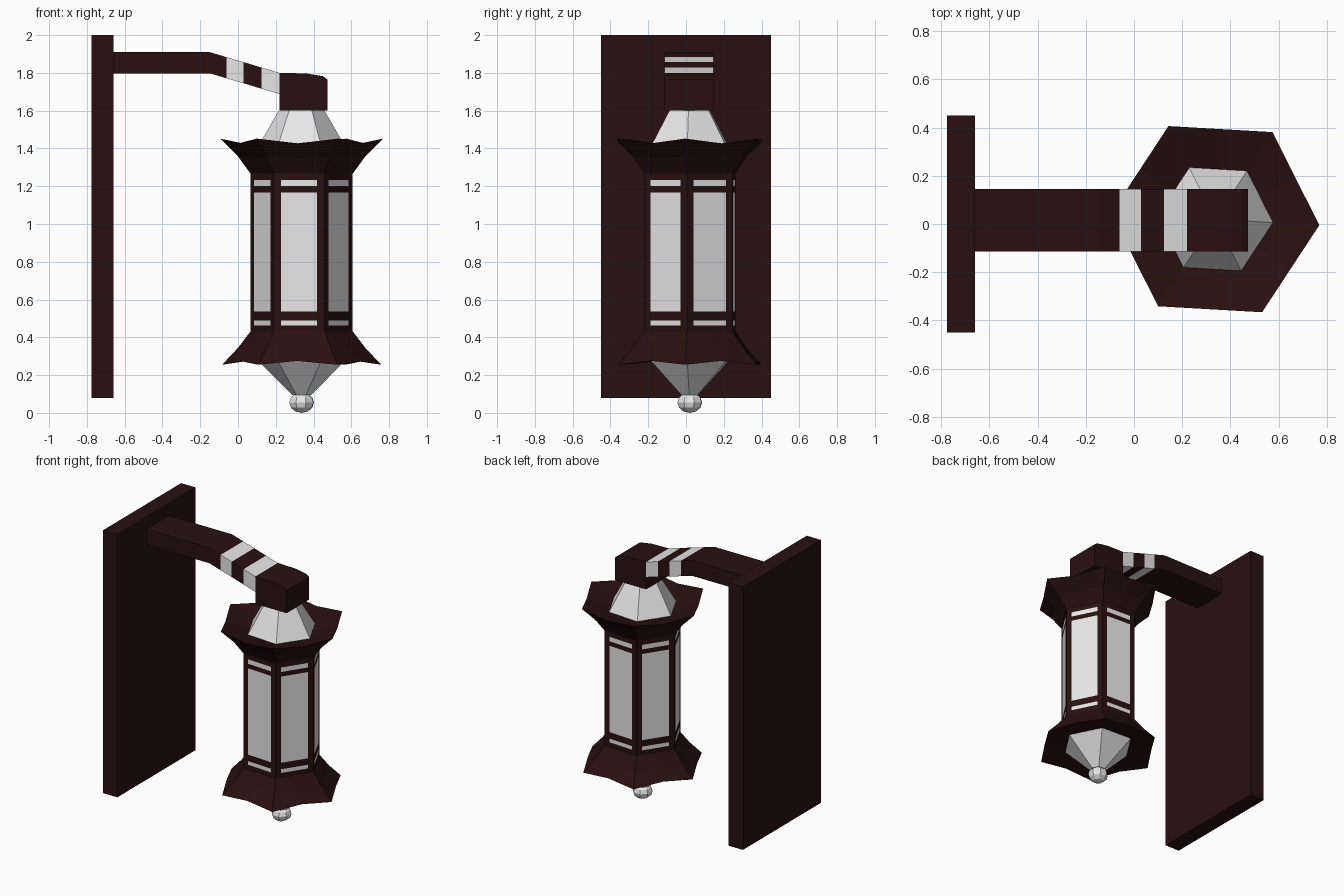
import bpy, bmesh, math

if "Cube" in bpy.data.objects:
    bpy.data.objects.remove(bpy.data.objects["Cube"])

CX, CY, TURN = 0.337, 0.02, math.radians(-3.3)   # lantern axis and twist


def material(name, rgb):
    m = bpy.data.materials.new(name)
    m.diffuse_color = (*rgb, 1)
    m.use_nodes = True
    m.node_tree.nodes["Principled BSDF"].inputs["Base Color"].default_value = m.diffuse_color
    return m


DARK = material("dark brown", (0.022, 0.005, 0.005))
PALE = material("pale grey", (0.8, 0.8, 0.8))


def finish(name, bm, mats):
    bmesh.ops.recalc_face_normals(bm, faces=bm.faces)
    me = bpy.data.meshes.new(name)
    bm.to_mesh(me)
    bm.free()
    for m in mats:
        me.materials.append(m)
    ob = bpy.data.objects.new(name, me)
    bpy.context.collection.objects.link(ob)
    return ob


def loft(name, rings, mats, pick=lambda i, j: 0):
    """Skin a list of point rings, with both ends capped."""
    bm = bmesh.new()
    vs = [[bm.verts.new(p) for p in ring] for ring in rings]
    n = len(vs[0])
    for i in range(len(vs) - 1):
        for j in range(n):
            k = (j + 1) % n
            f = bm.faces.new((vs[i][j], vs[i][k], vs[i + 1][k], vs[i + 1][j]))
            f.material_index = pick(i, j)
    bm.faces.new(vs[0])
    bm.faces.new(vs[-1])
    return finish(name, bm, mats)


def hex_ring(r, z, cuts=(0,), dip=0):
    """Hexagon ring; each side is split at the given fractions, dip shifts split points in z."""
    pts = []
    for s in range(6):
        a, b = TURN + s * math.pi / 3, TURN + (s + 1) * math.pi / 3
        for t in cuts:
            x = math.cos(a) * (1 - t) + math.cos(b) * t
            y = math.sin(a) * (1 - t) + math.sin(b) * t
            pts.append((CX + r * x, CY + r * y, z + (dip if t else 0)))
    return pts


def extrude_y(name, profile, y0, y1, mat):
    return loft(name, [[(x, y, z) for x, z in profile] for y in (y0, y1)], [mat])


# wall plate
extrude_y("wall_plate", [(-0.775, 0.08), (-0.66, 0.08), (-0.66, 2), (-0.775, 2)], -0.45, 0.45, DARK)

# bracket arm with two pale bands on its sloping end
stations = [(-0.66, 1.91), (-0.15, 1.91), (-0.06, 1.883), (0.03, 1.857), (0.125, 1.828), (0.22, 1.80)]
loft("arm", [[(x, -0.115, z - 0.112), (x, 0.145, z - 0.112), (x, 0.145, z), (x, -0.115, z)]
             for x, z in stations], [DARK, PALE], lambda i, j: int(i in (2, 4)))

# block holding the lantern
extrude_y("arm_block", [(0.22, 1.60), (0.473, 1.60), (0.473, 1.765), (0.45, 1.782), (0.36, 1.797), (0.22, 1.80)],
          -0.115, 0.145, DARK)

# hexagonal body with window panes cut into each side
levels = [0.425, 0.463, 0.49, 0.537, 1.167, 1.20, 1.233, 1.272]
loft("lantern_body", [hex_ring(0.27, z, (0, 0.145, 0.855)) for z in levels], [DARK, PALE],
     lambda i, j: int(j % 3 == 1 and i in (1, 3, 5)))


# flared rims with dipping edges, hollow on the outer side
def flare(name, z0, zm, z1, zi, r, dip):
    half = (0, 0.5)
    loft(name, [hex_ring(0.272, z0, half), hex_ring(0.337, zm, half, dip * 0.3),
                hex_ring(r, z1, half, dip), hex_ring(0.235, zi, half)], [DARK])


flare("upper_flare", 1.268, 1.357, 1.452, 1.395, 0.432, -0.025)
flare("lower_flare", 0.43, 0.345, 0.255, 0.29, 0.422, 0.02)

# pale hexagonal cones above and below
loft("upper_cone", [hex_ring(0.243, 1.39), hex_ring(0.12, 1.602)], [PALE])
loft("lower_cone", [hex_ring(0.243, 0.288), hex_ring(0.05, 0.095)], [PALE])

# finial ball
bm = bmesh.new()
bmesh.ops.create_uvsphere(bm, u_segments=8, v_segments=6, radius=1)
ball = finish("finial_ball", bm, [PALE])
ball.scale = (0.069, 0.069, 0.055)
ball.location = (CX, CY, 0.055)
ball.rotation_euler.z = math.radians(22.5) + TURN
